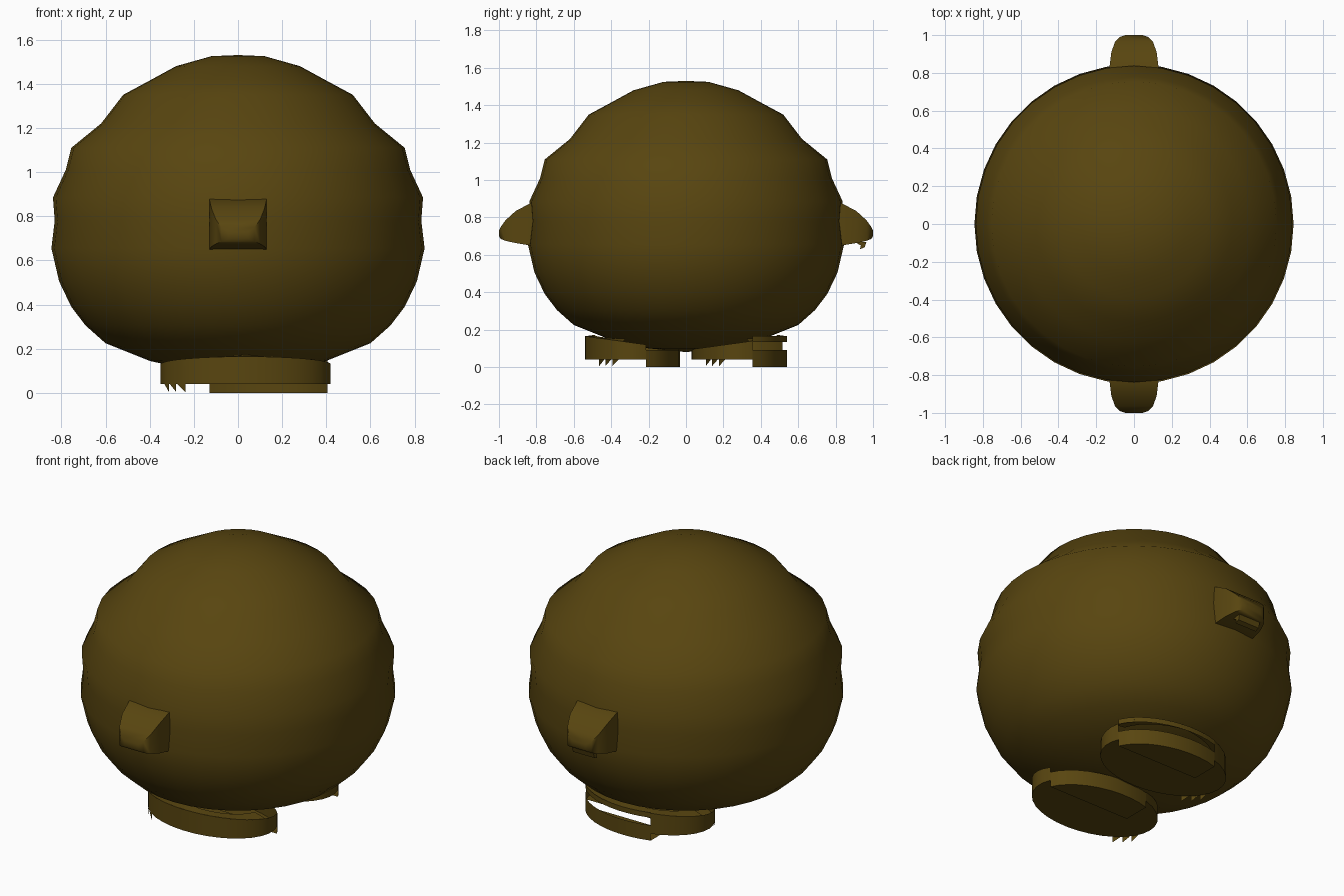
import bpy, bmesh, math
from mathutils import Vector

cube = bpy.data.objects.get("Cube")
if cube:
    bpy.data.objects.remove(cube, do_unlink=True)

brown = bpy.data.materials.new("dark_olive_brown")
brown.use_nodes = True
COLOUR = (0.098, 0.060, 0.005, 1)
brown.diffuse_color = COLOUR
bsdf = brown.node_tree.nodes["Principled BSDF"]
bsdf.inputs["Base Color"].default_value = COLOUR
bsdf.inputs["Roughness"].default_value = 0.9


def finish(name, bm, angle=50, recalc=True):
    bmesh.ops.remove_doubles(bm, verts=bm.verts, dist=0.0005)
    if recalc:
        bmesh.ops.recalc_face_normals(bm, faces=bm.faces)
    mesh = bpy.data.meshes.new(name)
    bm.to_mesh(mesh)
    bm.free()
    obj = bpy.data.objects.new(name, mesh)
    bpy.context.collection.objects.link(obj)
    mesh.materials.append(brown)
    bpy.ops.object.select_all(action='DESELECT')
    obj.select_set(True)
    bpy.context.view_layer.objects.active = obj
    bpy.ops.object.shade_smooth_by_angle(angle=math.radians(angle))
    return obj


def loft(bm, rings, closed=True):
    """Skin between rings of points."""
    loops = [[bm.verts.new(p) for p in ring] for ring in rings]
    n = len(loops[0])
    for a, b in zip(loops, loops[1:]):
        for i in range(n if closed else n - 1):
            j = (i + 1) % n
            bm.faces.new((a[i], a[j], b[j], b[i]))
    return loops


# Body: turned profile with soft ripples
profile = [(0, 1.53), (.12, 1.525), (.28, 1.48), (.39, 1.42), (.52, 1.35),
           (.62, 1.22), (.755, 1.11), (.78, 1.01), (.838, .885), (.83, .78),
           (.845, .655), (.81, .505), (.755, .39), (.69, .305), (.60, .225),
           (.40, .145), (.2, .10), (0, .08)]
bm = bmesh.new()
verts = [bm.verts.new((r, 0, z)) for r, z in profile]
edges = [bm.edges.new(pair) for pair in zip(verts, verts[1:])]
bmesh.ops.spin(bm, geom=verts + edges, cent=(0, 0, 0), axis=(0, 0, 1),
               angle=math.tau, steps=36, use_merge=True)
finish("body", bm, 70)

# Front and back nubs: rounded box sections (y, half width, bottom, top)
sections = [(.76, .13, .65, .88), (.83, .13, .65, .877), (.91, .12, .663, .835),
            (.965, .10, .675, .785), (.99, .075, .685, .75), (1.0, .045, .70, .73)]


def nub(name, side):
    bm = bmesh.new()
    rings = [[(-w, side * y, lo), (w, side * y, lo), (w, side * y, hi), (-w, side * y, hi)]
             for y, w, lo, hi in sections]
    loops = loft(bm, rings)
    bm.faces.new(loops[-1])
    finish(name, bm, 45)


nub("front_nub", -1)
nub("back_nub", 1)

# Small hook under the back nub
bm = bmesh.new()
loops = loft(bm, [[(x, .90, .67), (x, .965, .67), (x, .955, .64), (x, .93, .63), (x, .935, .65)]
                  for x in (-.07, .07)])
for loop in loops:
    bm.faces.new(loop)
finish("back_hook", bm, 30)

# Feet: oval shells with a dropped quarter
CX, RX, RY, STEPS = .035, .385, .255, 32
CUT_X, CUT_Y = -.13, .07


def rim(angle, inset=1.0):
    return CX + RX * inset * math.cos(angle), RY * inset * math.sin(angle)


def strip(bm, angles, cy, low, high):
    ring_low, ring_high = [], []
    for a in angles:
        x, y = rim(a)
        ring_low.append((x, cy + y, low))
        ring_high.append((x, cy + y, high(y)))
    loft(bm, [ring_low, ring_high], closed=False)


def spread(a, b, n):
    return [a + (b - a) * i / n for i in range(n + 1)]


start = math.asin(CUT_Y / RY)
end = math.acos((CUT_X - CX) / RX)
dropped = spread(start, end, 10)
raised = spread(end, start + math.tau, 24)


def foot(name, side):
    cy = side * .285

    def top(y):
        return .13 + .035 * side * y / RY

    def point(x, y, z):
        return bm.verts.new((x, cy + y, z))

    bm = bmesh.new()
    # Walls of the raised part and of the dropped quarter
    strip(bm, raised, cy, .04, top)
    strip(bm, dropped, cy, 0, lambda y: .09)
    if side > 0:
        strip(bm, dropped, cy, .135, lambda y: .165)
    # Raised sole fans around the inner corner of the cut
    hub = point(CUT_X, CUT_Y, .04)
    rim_verts = [point(*rim(a), .04) for a in raised]
    for a, b in zip(rim_verts, rim_verts[1:]):
        bm.faces.new((hub, b, a))
    # Dropped sole
    hub = point(CUT_X, CUT_Y, 0)
    rim_verts = [point(*rim(a), 0) for a in dropped]
    for a, b in zip(rim_verts, rim_verts[1:]):
        bm.faces.new((hub, b, a))
    # Sloping lip that rises toward the body on the outer side
    lip = [a for a in spread(0, math.tau, STEPS) if side * math.sin(a) > .1]
    outer, inner = [], []
    for a in lip:
        x, y = rim(a)
        outer.append((x, cy + y, top(y)))
        x, y = rim(a, .8)
        inner.append((x, cy + y, .172 - .02 * abs(math.cos(a))))
    loft(bm, [outer, inner], closed=False)
    # Ragged teeth on the raised wall
    for k in range(3):
        a = math.pi + .3 + .17 * k
        (x0, y0), (x1, y1) = rim(a), rim(a + .14)
        bm.faces.new((point(x0, y0, .04), point(x1, y1, .04), point(x1, y1, .005)))
    finish(name, bm, 35, recalc=False)


foot("front_foot", -1)
foot("back_foot", 1)
